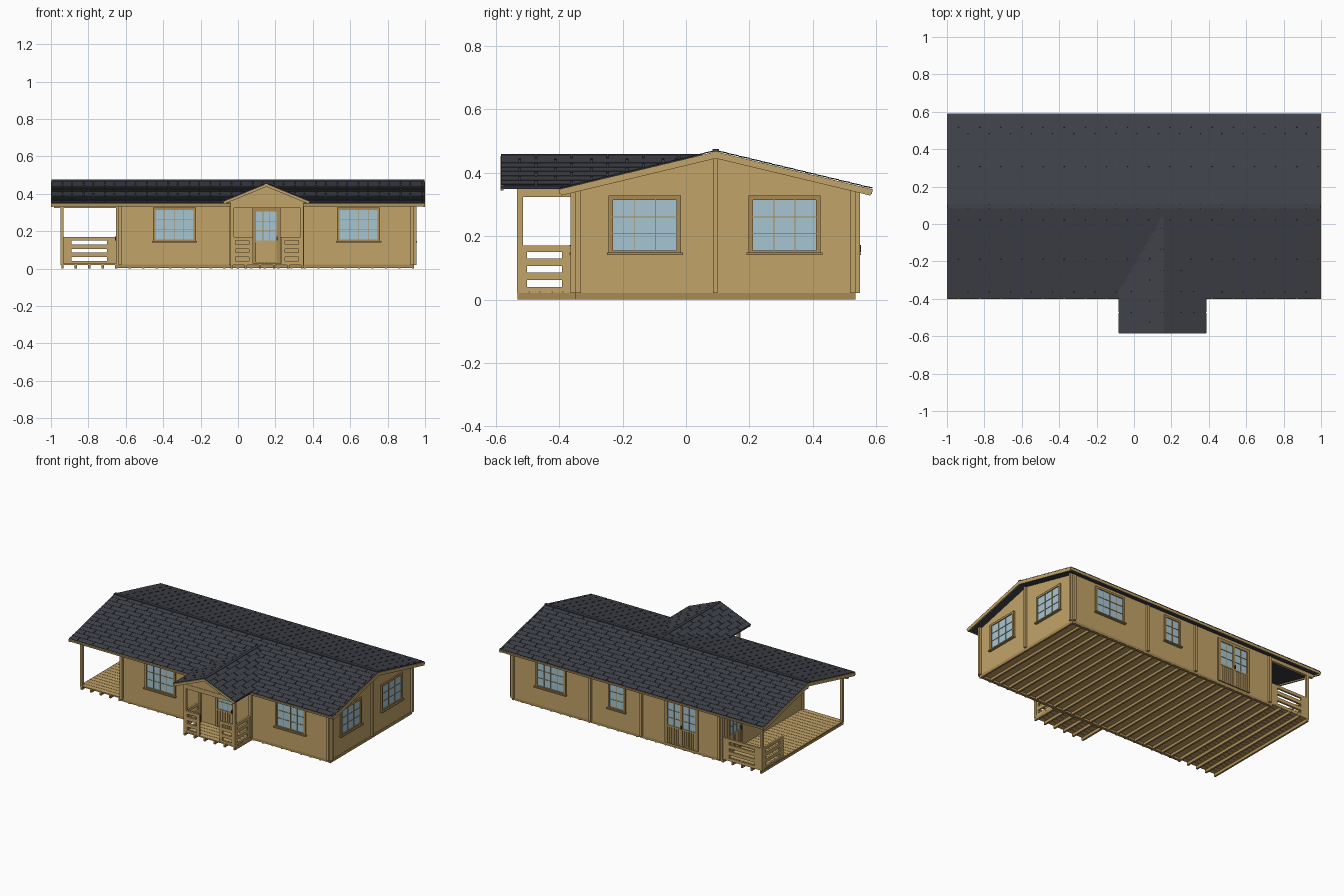
import bpy, bmesh, math
from mathutils import Matrix, Vector

if "Cube" in bpy.data.objects:
    bpy.data.objects.remove(bpy.data.objects["Cube"])


def material(name, rgb):
    m = bpy.data.materials.new(name)
    m.diffuse_color = (*rgb, 1)
    m.use_nodes = True
    m.node_tree.nodes["Principled BSDF"].inputs["Base Color"].default_value = m.diffuse_color
    return m


WOOD = material("wood", (0.54, 0.37, 0.14))
TRIM = material("trim_wood", (0.40, 0.26, 0.09))
GLASS = material("glass", (0.38, 0.56, 0.64))
SHINGLE = material("shingle", (0.05, 0.054, 0.068))
DARK = material("dark_metal", (0.03, 0.03, 0.03))
I = Matrix.Identity(4)


def finish(name, bm, mat):
    bmesh.ops.recalc_face_normals(bm, faces=bm.faces)
    me = bpy.data.meshes.new(name)
    bm.to_mesh(me)
    bm.free()
    me.materials.append(mat)
    ob = bpy.data.objects.new(name, me)
    bpy.context.collection.objects.link(ob)


def add_box(bm, b, M=I):
    x0, x1, y0, y1, z0, z1 = b
    S = Matrix.Diagonal((x1 - x0, y1 - y0, z1 - z0, 1))
    T = Matrix.Translation(((x0 + x1) / 2, (y0 + y1) / 2, (z0 + z1) / 2))
    bmesh.ops.create_cube(bm, size=1, matrix=M @ T @ S)


def boxes(name, mat, bs, M=I):
    bm = bmesh.new()
    for b in bs:
        add_box(bm, b, M)
    finish(name, bm, mat)


def add_prism(bm, pts, vec, M=I):
    a = [bm.verts.new(M @ Vector(p)) for p in pts]
    b = [bm.verts.new(M @ (Vector(p) + Vector(vec))) for p in pts]
    bm.faces.new(a)
    bm.faces.new(b[::-1])
    for i in range(len(a)):
        j = (i + 1) % len(a)
        bm.faces.new((a[i], a[j], b[j], b[i]))


def prism(name, mat, pts, vec, M=I):
    bm = bmesh.new()
    add_prism(bm, pts, vec, M)
    finish(name, bm, mat)


RY, RZ, SL = 0.094, 0.466, 0.24      # main ridge and pitch
PX, PZ, PSL = 0.152, 0.453, 0.41     # porch ridge and pitch


def under(y, drop=0.016):
    return RZ - drop - SL * abs(y - RY)


# Floor: joists, edge beams, inner floor, decking
boxes("floor_joists", TRIM, [(-0.945 + i * 0.0721, -0.933 + i * 0.0721, -0.35, 0.535, 0, 0.02) for i in range(27)])
boxes("porch_joists", TRIM, [(-0.04 + i * 0.0756, -0.028 + i * 0.0756, -0.532, -0.35, 0, 0.02) for i in range(6)])
boxes("wall_base", TRIM, [(-0.645, 0.942, y, y + 0.018, 0.004, 0.022) for y in (-0.35, 0.517)])
boxes("inner_floor", WOOD, [(-0.64, 0.94, -0.35, 0.535, 0.018, 0.026)])
boxes("terrace_deck", WOOD, [(-0.95, -0.64, -0.35 + i * 0.0354, -0.317 + i * 0.0354, 0.02, 0.028) for i in range(25)])
boxes("porch_deck", WOOD, [(-0.04, 0.35, -0.532 + i * 0.0364, -0.498 + i * 0.0364, 0.02, 0.028) for i in range(5)])

# Walls with crossing log ends
for nm, y in (("front_wall", -0.35), ("back_wall", 0.517)):
    boxes(nm, WOOD, [(-0.652, 0.955, y, y + 0.018, 0.02, 0.35)])
boxes("inner_long_wall", WOOD, [(-0.62, 0.955, 0.085, 0.1, 0.02, 0.447)])
for nm, x in (("terrace_wall", -0.64), ("inner_wall_left", -0.048), ("inner_wall_right", 0.335), ("right_wall", 0.922)):
    a, b = -0.365, 0.55
    prism(nm, WOOD, [(x, a, 0.02), (x, b, 0.02), (x, b, under(b)), (x, RY, under(RY)), (x, a, under(a))], (0.018, 0, 0))


# Windows and doors: u along the wall, v through it (outside is -v)
def frame_for(x, y, angle):
    return Matrix.Translation((x, y, 0)) @ Matrix.Rotation(angle, 4, 'Z')


def pane(name, M, w, z0, z1, cols, rows):
    h = w / 2
    boxes(name + "_glass", GLASS, [(-h, h, -0.003, 0.021, z0, z1)], M)
    bars = [(-h + w * i / cols - 0.0015, -h + w * i / cols + 0.0015, -0.006, 0.024, z0, z1) for i in range(1, cols)]
    bars += [(-h, h, -0.006, 0.024, z0 + (z1 - z0) * j / rows - 0.0015, z0 + (z1 - z0) * j / rows + 0.0015)
             for j in range(1, rows)]
    boxes(name + "_bars", TRIM, bars, M)


def surround(name, M, w, z0, z1, t):
    h = w / 2
    boxes(name + "_frame", TRIM, [(-h, -h + t, -0.009, 0.027, z0, z1), (h - t, h, -0.009, 0.027, z0, z1),
                                  (-h, h, -0.009, 0.027, z1 - t, z1), (-h, h, -0.009, 0.027, z0, z0 + t * 0.6)], M)


def window(name, M, w, cols):
    surround(name, M, w, 0.147, 0.328, 0.014)
    pane(name, M, w - 0.028, 0.155, 0.314, cols, 3)
    boxes(name + "_sill", TRIM, [(-w / 2 - 0.006, w / 2 + 0.006, -0.018, 0.02, 0.14, 0.148)], M)


def door(name, M, w, leaves):
    surround(name, M, w, 0.026, 0.326, 0.012)
    lw = (w - 0.024) / leaves
    for i in range(leaves):
        c = -w / 2 + 0.012 + lw * (i + 0.5)
        Ml = M @ Matrix.Translation((c, 0, 0))
        n = f"{name}_leaf_{i + 1}"
        surround(n, Ml, lw, 0.03, 0.314, 0.008)
        pane(n, Ml, lw - 0.016, 0.15, 0.306, 3 if leaves == 1 else 2, 3)
        s = (lw - 0.016) / 6
        boxes(n + "_slats", WOOD, [(-lw / 2 + 0.008 + k * s + 0.002, -lw / 2 + 0.006 + (k + 1) * s, -0.006, 0.024, 0.035, 0.148)
                                   for k in range(6)] + [(-lw / 2, lw / 2, -0.008, 0.026, 0.14, 0.15)], Ml)
    hx = 0.004 if leaves == 2 else w / 2 - 0.018
    boxes(name + "_handle", DARK, [(hx - 0.003, hx + 0.003, -0.018, 0.03, 0.15, 0.172)], M)


P = math.pi
for nm, x in (("front_window_left", -0.34), ("front_window_right", 0.645)):
    window(nm, frame_for(x, -0.35, 0), 0.23, 4)
window("back_window_wide", frame_for(0.645, 0.535, P), 0.23, 4)
window("back_window_narrow", frame_for(0.145, 0.535, P), 0.13, 2)
for nm, y in (("side_window_front", -0.13), ("side_window_back", 0.311)):
    window(nm, frame_for(0.94, y, P / 2), 0.228, 3)
door("front_door", frame_for(0.152, -0.35, 0), 0.15, 1)
door("back_double_door", frame_for(-0.345, 0.535, P), 0.25, 2)
door("terrace_door", frame_for(-0.64, 0.39, -P / 2), 0.15, 1)


# Railings: slotted board panels
def railing(name, M, w, e):
    zs = ((0.026, 0.04), (0.062, 0.085), (0.106, 0.13), (0.15, 0.17))
    boxes(name, WOOD, [(0, e, 0, 0.013, 0.026, 0.17), (w - e, w, 0, 0.013, 0.026, 0.17)]
          + [(e, w - e, 0, 0.013, a, b) for a, b in zs], M)


railing("terrace_back_rail", frame_for(-0.94, 0.52, 0), 0.29, 0.05)
railing("terrace_end_rail", frame_for(-0.935, 0.30, P / 2), 0.23, 0.04)
railing("porch_rail_left", frame_for(-0.035, -0.53, 0), 0.115, 0.022)
railing("porch_rail_right", frame_for(0.23, -0.53, 0), 0.115, 0.022)
railing("porch_side_rail_left", frame_for(-0.024, -0.53, P / 2), 0.166, 0.028)
railing("porch_side_rail_right", frame_for(0.348, -0.53, P / 2), 0.166, 0.028)

# Posts and beams
boxes("terrace_posts", WOOD, [(-0.95, -0.932, y, y + 0.018, 0.02, 0.335) for y in (-0.35, 0.517)])
boxes("terrace_beams", WOOD, [(-0.985, -0.64, y, y + 0.018, 0.325, 0.35) for y in (-0.35, 0.517)]
      + [(-0.985, -0.64, RY - 0.009, RY + 0.009, 0.422, 0.449)])
boxes("porch_posts", WOOD, [(x, x + 0.018, -0.533, -0.515, 0.02, 0.33) for x in (-0.039, 0.333)])
boxes("porch_beams", WOOD, [(-0.039, 0.351, -0.533, -0.515, 0.323, 0.352)]
      + [(x, x + 0.018, -0.533, -0.35, 0.323, 0.356) for x in (-0.039, 0.333)])
gx = 0.215
prism("porch_gable", WOOD, [(PX - gx, -0.53, 0.35), (PX + gx, -0.53, 0.35), (PX, -0.53, PZ - 0.014)], (0, 0.015, 0))


# Roofs: slab local axes are u along ridge, v down the slope, w outward
def slope_frame(origin, u, v):
    u, v = Vector(u).normalized(), Vector(v).normalized()
    w = u.cross(v)
    if w.z < 0:
        w = -w
    M = Matrix((u, v, w)).transposed().to_4x4()
    M.translation = Vector(origin)
    return M


def shingles(name, M, length, rows, u0, u_end, tab=0.113):
    bm = bmesh.new()
    step = length / rows
    tilt = Matrix.Rotation(0.07, 4, 'X')
    for r in range(rows):
        end = u_end(r * step + step * 0.5)
        Mr = M @ Matrix.Translation((0, r * step, 0.003)) @ Matrix.Rotation(0.04, 4, 'X')
        u = u0 - (tab * 0.45 if r % 2 else 0)
        while u < end - 0.004:
            a, b = max(u, u0), min(u + tab - 0.006, end)
            if b > a:
                add_box(bm, (a, b, 0, step, -0.001, 0.0025), Mr)
            u += tab
    finish(name, bm, SHINGLE)


HALF = 0.493
LEN = HALF * math.hypot(1, SL)
for side, sg in (("front", -1), ("back", 1)):
    M = slope_frame((0, RY, RZ), (1, 0, 0), (0, sg, -SL))
    boxes(f"main_roof_{side}", SHINGLE, [(-0.995, 0.995, 0, LEN, -0.012, 0.001)], M)
    shingles(f"main_shingles_{side}", M, LEN, 14, -0.997, lambda v: 0.997)
    boxes(f"bargeboards_{side}", WOOD, [(x, x + 0.01, 0, LEN, -0.02, 0.001) for x in (-1.0, 0.99)], M)
    boxes(f"eave_board_{side}", WOOD, [(-1.0, 1.0, LEN - 0.004, LEN + 0.003, -0.014, 0.001)], M)
boxes("main_ridge_cap", SHINGLE, [(-0.998, 0.998, RY - 0.01, RY + 0.01, RZ - 0.002, 0.476)])


def valley(d):
    return RY - (RZ - (PZ - PSL * d)) / SL + 0.01


PH, YF = 0.232, -0.584
K = math.hypot(1, PSL)
for side, sg in (("left", -1), ("right", 1)):
    M = slope_frame((PX, 0, PZ), (0, 1, 0), (sg, 0, -PSL))
    prism(f"porch_roof_{side}", SHINGLE, [(YF, 0, 0), (valley(0), 0, 0), (valley(PH), PH * K, 0), (YF, PH * K, 0)],
          (0, 0, -0.01), M)
    shingles(f"porch_shingles_{side}", M, PH * K, 7, YF, lambda v: valley(v / K))
    boxes(f"porch_bargeboard_{side}", WOOD, [(YF - 0.002, YF + 0.008, 0, PH * K, -0.014, 0.001)], M)
boxes("porch_ridge_cap", SHINGLE, [(PX - 0.009, PX + 0.009, YF, valley(0), PZ - 0.003, 0.459)])
